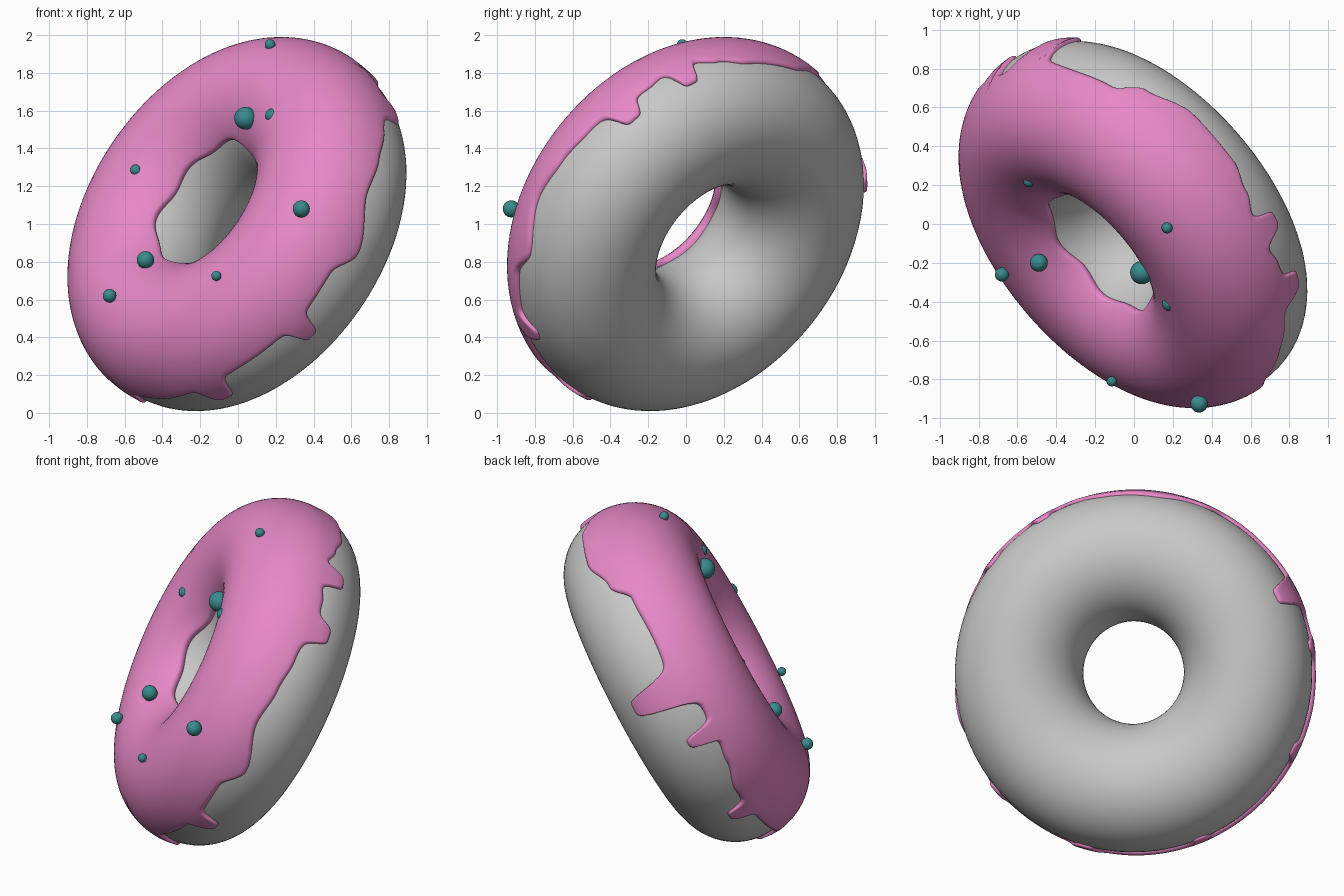
import bpy, math
from mathutils import Vector

if "Cube" in bpy.data.objects:
    bpy.data.objects.remove(bpy.data.objects["Cube"])

# Tilted ring frame: N points out of the iced face, E1/E2 span the ring plane
N = Vector((-0.67, -0.58, 0.465)).normalized()
E1 = Vector((N.y, -N.x, 0)).normalized()
E2 = (-N).cross(E1)
C = Vector((0.02, 0.02, 0.98))
R, RR, TOP, BOTTOM = 0.675, 0.375, 0.40, 0.365


def material(name, rgb):
    m = bpy.data.materials.new(name)
    m.diffuse_color = (*rgb, 1)
    m.use_nodes = True
    m.node_tree.nodes["Principled BSDF"].inputs["Base Color"].default_value = m.diffuse_color
    return m


def ring_point(phi, t, off=0.0):
    """Point on the dough at ring angle phi, tube angle t, pushed out by off."""
    ra = TOP if math.sin(t) > 0 else BOTTOM
    a, b = RR * math.cos(t), ra * math.sin(t)
    na, nb = math.cos(t) / RR, math.sin(t) / ra
    k = off / math.hypot(na, nb)
    a, b = a + na * k, b + nb * k
    return C + (E1 * math.cos(phi) + E2 * math.sin(phi)) * (R + a) + N * b


def grid_object(name, rows, closed, mat):
    n, m = len(rows), len(rows[0])
    faces = []
    for i in range(n):
        for j in range(m if closed else m - 1):
            i2, j2 = (i + 1) % n, (j + 1) % m
            faces.append((i * m + j, i * m + j2, i2 * m + j2, i2 * m + j))
    me = bpy.data.meshes.new(name)
    me.from_pydata([p for r in rows for p in r], [], faces)
    me.materials.append(mat)
    me.shade_smooth()
    ob = bpy.data.objects.new(name, me)
    bpy.context.collection.objects.link(ob)
    # consistent outward normals
    bpy.context.view_layer.objects.active = ob
    ob.select_set(True)
    bpy.ops.object.mode_set(mode='EDIT')
    bpy.ops.mesh.select_all(action='SELECT')
    bpy.ops.mesh.normals_make_consistent(inside=False)
    bpy.ops.object.mode_set(mode='OBJECT')
    ob.select_set(False)
    return ob


grey = material("dough grey", (0.58, 0.58, 0.58))
pink = material("icing pink", (0.80, 0.25, 0.57))
teal = material("sprinkle teal", (0.04, 0.26, 0.27))

# Dough ring
grid_object("dough", [[ring_point(math.tau * i / 128, math.tau * j / 64) for j in range(64)]
                      for i in range(128)], True, grey)

# Icing outer edge: (ring angle, tube angle) in degrees, then drips (angle, half width, tip)
EDGE = [(0, 18), (13, 20), (22, 8), (40, 10), (55, 8), (63, -6), (77, -18), (95, -16),
        (104, -8), (111, 0), (120, 2), (127, -2), (149, 6), (160, 10), (172, 14), (189, 2),
        (198, 14), (214, 12), (243, 14), (270, 9), (310, 10), (340, 8), (352, 15), (360, 18)]
DRIPS = [(22, 4.5, -38), (4, 2.5, -6), (330, 3, -10), (288, 3, -10),
         (250, 4, -8), (216, 3, -8), (137, 4, -18), (116, 3.5, -20)]


def edge_angle(deg):
    for (a, ta), (b, tb) in zip(EDGE, EDGE[1:]):
        if a <= deg <= b:
            s = (deg - a) / (b - a)
            t = ta + (tb - ta) * s * s * (3 - 2 * s)
            break
    for c, w, tip in DRIPS:
        d = abs((deg - c + 180) % 360 - 180)
        t += (tip - t) / (1 + (d / w) ** 6)
    return t


# Icing: a rounded-edge shell over the iced face, thinner near the rim
ROUND = 4.0
rows = []
for i in range(480):
    deg = 360 * i / 480
    phi = math.radians(deg)
    lo = edge_angle(deg)
    hi = 143 + 2 * math.sin(3 * phi) + 2 * math.sin(7 * phi)
    row = [ring_point(phi, math.radians(lo), -0.012)]
    steps = [0, 0.04, 0.15, 0.35, 0.65, 1]
    ts = [lo + ROUND * s for s in steps]
    ts += [lo + ROUND + (hi - lo - 2 * ROUND) * k / 36 for k in range(1, 36)]
    ts += [hi - ROUND * s for s in reversed(steps)]
    for t in ts:
        d = min(1, min(t - lo, hi - t) / ROUND)
        thick = 0.018 + 0.022 * max(0, math.sin(math.radians(t))) ** 0.7
        row.append(ring_point(phi, math.radians(t),
                              thick * math.sqrt(max(0, 1 - (1 - d) ** 2))))
    row.append(ring_point(phi, math.radians(hi), -0.012))
    rows.append(row)
grid_object("icing", rows, False, pink)

# Round sprinkles: x, y, z, radius
SPRINKLES = [(0.17, -0.02, 1.95, 0.028), (0.04, -0.25, 1.56, 0.06), (0.18, -0.41, 1.575, 0.036),
             (-0.54, 0.22, 1.285, 0.03), (0.335, -0.925, 1.08, 0.045), (-0.49, -0.20, 0.81, 0.046),
             (-0.68, -0.26, 0.62, 0.036), (-0.115, -0.81, 0.725, 0.026)]
for i, (x, y, z, r) in enumerate(SPRINKLES):
    bpy.ops.mesh.primitive_uv_sphere_add(segments=24, ring_count=12, radius=r, location=(x, y, z))
    ob = bpy.context.object
    ob.name = f"sprinkle_{i + 1}"
    ob.data.materials.append(teal)
    ob.data.shade_smooth()
